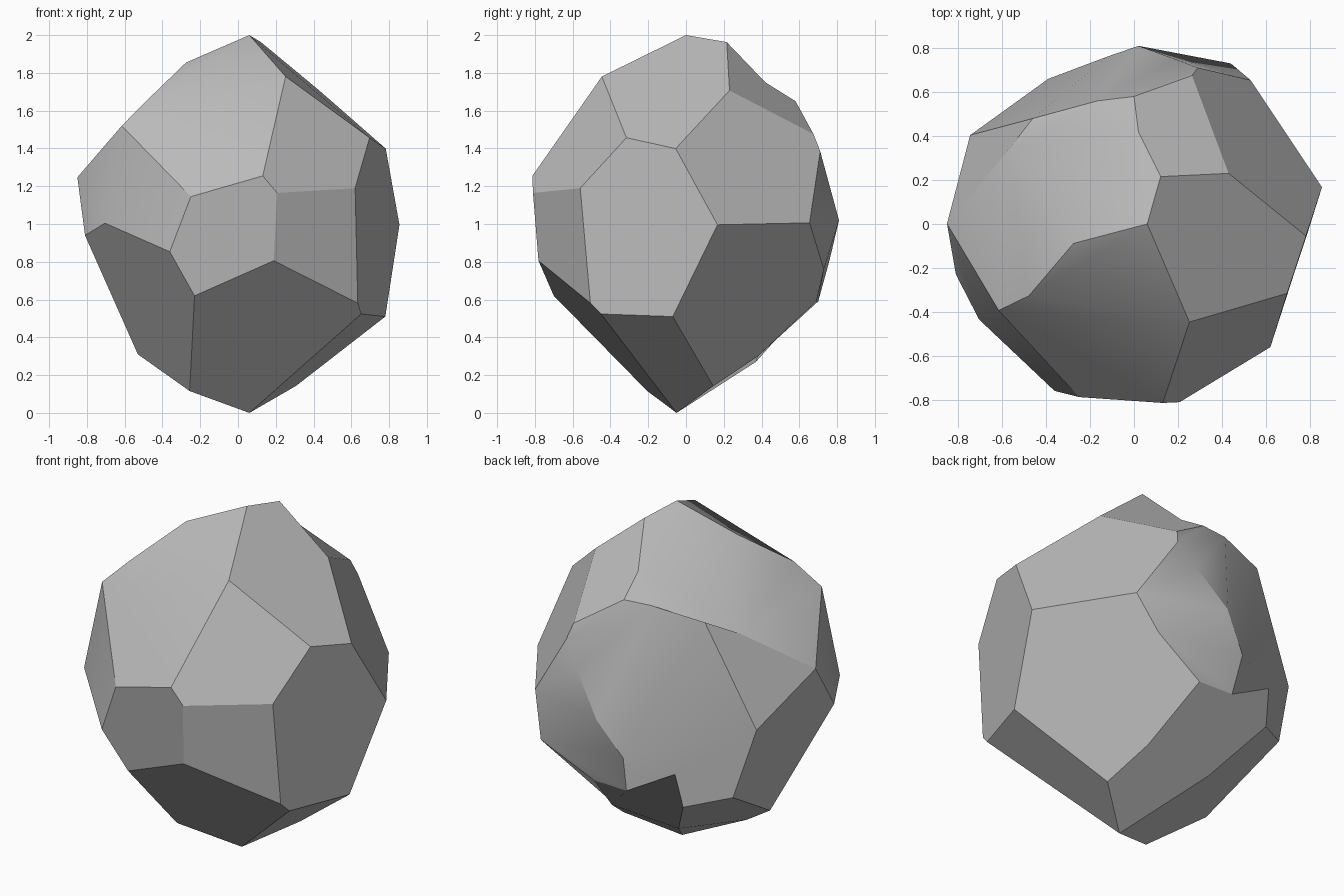
import bpy
import bmesh
from mathutils import Vector
from mathutils.geometry import intersect_point_line

# Remove the default cube only
default_cube = bpy.data.objects.get("Cube")
if default_cube:
    bpy.data.objects.remove(default_cube, do_unlink=True)


def make_material(name, colour):
    """One flat stone colour for the viewport and for renders."""
    material = bpy.data.materials.new(name)
    material.use_nodes = True
    material.diffuse_color = colour
    shader = material.node_tree.nodes["Principled BSDF"]
    shader.inputs["Base Color"].default_value = colour
    shader.inputs["Roughness"].default_value = 0.9
    return material


def chip(mesh, facet):
    """Slice off everything beyond the plane facet . p = 1 and cap the cut."""
    direction = Vector(facet)
    foot = direction / direction.length_squared
    geometry = mesh.verts[:] + mesh.edges[:] + mesh.faces[:]
    cut = bmesh.ops.bisect_plane(
        mesh, geom=geometry, dist=0.0001, plane_co=foot,
        plane_no=direction.normalized(), clear_outer=True)
    rim = [item for item in cut["geom_cut"] if isinstance(item, bmesh.types.BMEdge)]
    if len(rim) > 2:
        bmesh.ops.holes_fill(mesh, edges=rim, sides=0)


def place_along(edge, point):
    """How far along the edge the point lies, kept off both ends."""
    start, end = edge.verts
    share = intersect_point_line(point, start.co, end.co)[1]
    return min(max(share, 0.1), 0.9)


def gap(edge, point):
    start, end = edge.verts
    return (start.co.lerp(end.co, place_along(edge, point)) - point).length


def wear_corner(mesh, target, worn):
    """Bring a nearby corner to the target, or break the nearest edge there."""
    target = Vector(target)
    free = [v for v in mesh.verts if v not in worn]
    corner = min(free, key=lambda v: (v.co - target).length)
    if (corner.co - target).length > 0.17:
        edge = min(mesh.edges, key=lambda e: gap(e, target))
        corner = bmesh.utils.edge_split(edge, edge.verts[0], place_along(edge, target))[1]
    corner.co = target
    worn.add(corner)


# Chipped facets, each a direction divided by its distance from the middle
crown_facets = [
    (-.27, -.61, 1.02),
    (.79, -.05, .95),
    (.64, .66, .81),
    (-.6, .42, 1.02),
    (-.92, .06, .88),
]
shoulder_facets = [
    (-.3, -1.03, .79),
    (.66, -.96, .52),
    (1.04, .68, .56),
    (-.15, 1.23, .44),
    (-.36, 1.33, .3),
    (-1.05, .53, .43),
]
side_facets = [
    (1.25, -.41, 0),
    (.38, 1.22, .06),
    (.06, 1.24, -.34),
    (-.68, 1.22, .06),
    (-1.11, -.5, .23),
    (-.82, -.97, .22),
    (-.06, -1.27, -.1),
    (.62, -1.1, -.12),
]
base_facets = [
    (1.03, .7, -.68),
    (.15, -1.01, -.94),
    (.68, -.22, -.96),
    (-.98, -.72, -.68),
    (-1.25, .18, -.48),
    (-.65, .42, -1.04),
    (0, .87, -1.02),
]

# Corners worn away from, or standing proud of, the flat facets
crown_corners = [
    (.06, 0, 1),
    (-.46, .48, .6),
    (0, .58, .65),
    (.02, .42, .75),
]
side_corners = [
    (.02, .81, .02),
    (.44, .73, -.24),
    (-.39, .66, -.25),
    (-.1, .7, -.41),
    (.12, .69, -.41),
    (-.63, .46, -.4),
    (.62, -.56, .19),
    (-.23, -.7, -.38),
]
base_corners = [
    (.78, -.07, -.49),
    (-.53, -.03, -.69),
    (-.21, .37, -.73),
    (.22, .38, -.7),
    (.06, -.05, -1),
]

# Carve the boulder out of a block
mesh = bmesh.new()
bmesh.ops.create_cube(mesh, size=3)
for group in (crown_facets, shoulder_facets, side_facets, base_facets):
    for facet in group:
        chip(mesh, facet)
bmesh.ops.remove_doubles(mesh, verts=mesh.verts[:], dist=0.08)
worn = set()
for group in (crown_corners, side_corners, base_corners):
    for corner in group:
        wear_corner(mesh, corner, worn)
bmesh.ops.recalc_face_normals(mesh, faces=mesh.faces[:])

# Stand it on the ground
lowest = min(v.co.z for v in mesh.verts)
bmesh.ops.translate(mesh, verts=mesh.verts[:], vec=(0, 0, -lowest))

boulder_mesh = bpy.data.meshes.new("boulder")
mesh.to_mesh(boulder_mesh)
mesh.free()
boulder = bpy.data.objects.new("boulder", boulder_mesh)
bpy.context.collection.objects.link(boulder)
boulder_mesh.materials.append(make_material("grey_stone", (.5, .5, .5, 1)))

# Soften the shallow edges and keep the sharp ones crisp
bpy.ops.object.select_all(action="DESELECT")
boulder.select_set(True)
bpy.context.view_layer.objects.active = boulder
bpy.ops.object.shade_smooth_by_angle(angle=.5)
